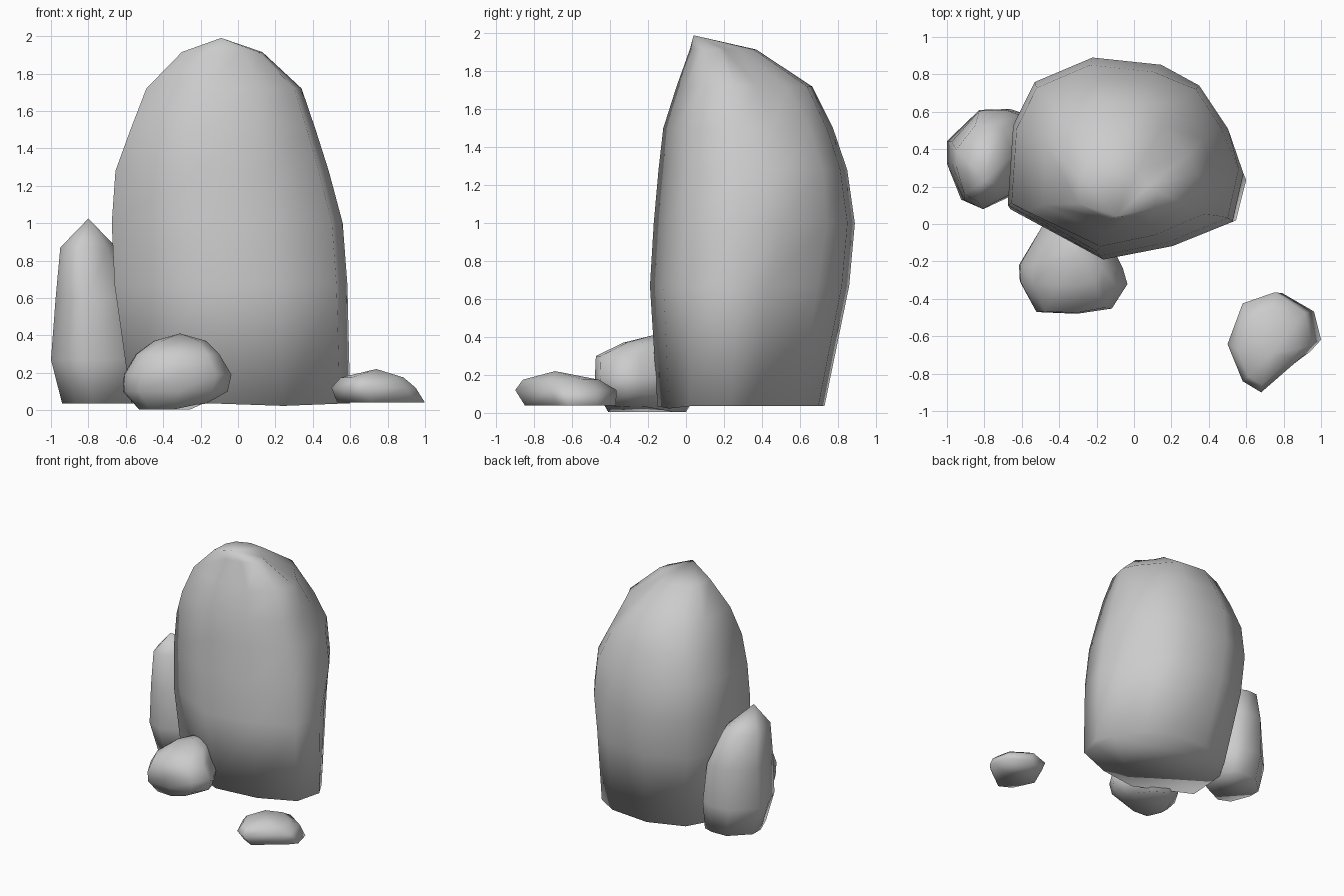
import bpy, bmesh


def rock(name, outline, rings, apex, shifts=()):
    """Loft a plan outline through rings (z, xmin, xmax, ymin, ymax) up to an apex.
    shifts: (ring, corner, dx, dy, dz) nudges for single corners."""
    xs = [p[0] for p in outline]
    ys = [p[1] for p in outline]
    x0, y0 = min(xs), min(ys)
    w, d = max(xs) - x0, max(ys) - y0
    bm = bmesh.new()
    loops = []
    for z, xa, xb, ya, yb in rings:
        loops.append([bm.verts.new((xa + (x - x0) / w * (xb - xa),
                                    ya + (y - y0) / d * (yb - ya), z))
                      for x, y in outline])
    for r, c, dx, dy, dz in shifts:
        v = loops[r][c].co
        v.x, v.y, v.z = v.x + dx, v.y + dy, v.z + dz
    n = len(outline)
    for low, high in zip(loops, loops[1:]):
        for i in range(n):
            j = (i + 1) % n
            bm.faces.new((low[i], low[j], high[j], high[i]))
    tip = bm.verts.new(apex)
    for i in range(n):
        bm.faces.new((loops[-1][i], loops[-1][(i + 1) % n], tip))
    bm.faces.new(loops[0][::-1])
    bmesh.ops.recalc_face_normals(bm, faces=bm.faces)
    for f in bm.faces:
        f.smooth = True
    me = bpy.data.meshes.new(name)
    bm.to_mesh(me)
    bm.free()
    ob = bpy.data.objects.new(name, me)
    bpy.context.collection.objects.link(ob)
    return ob


# Tall central boulder, fuller at the back right shoulder
rock("main_boulder",
     [(-.68, .09), (-.17, -.19), (.21, -.115), (.54, .02), (.6, .29), (.52, .46),
      (.36, .73), (.17, .865), (-.21, .905), (-.53, .77), (-.65, .53)],
     [(.035, -.57, .60, -.15, .73),
      (.67, -.66, .585, -.19, .86),
      (1.0, -.675, .56, -.17, .89),
      (1.28, -.655, .485, -.145, .85),
      (1.50, -.575, .415, -.12, .775),
      (1.72, -.49, .34, -.05, .665),
      (1.915, -.30, .13, .02, .37)],
     (-.09, .04, 1.99),
     [(2, 5, .02, .05, 0), (2, 6, .02, .02, 0), (3, 5, .05, .07, 0),
      (3, 6, .06, .03, 0), (4, 5, .02, .04, 0), (4, 6, .03, .02, 0),
      (5, 6, -.03, -.02, 0), (6, 6, -.03, -.03, 0), (6, 5, -.02, -.02, 0),
      (4, 0, 0, -.04, 0), (5, 0, 0, -.03, 0), (0, 2, 0, 0, -.012)])

# Upright slab leaning on the left side
rock("left_slab",
     [(-1, .44), (-1, .32), (-.93, .13), (-.82, .08), (-.6, .19), (-.52, .4),
      (-.6, .58), (-.69, .61), (-.84, .605)],
     [(.035, -.94, -.50, .13, .59),
      (.27, -1.0, -.48, .08, .615),
      (.60, -.975, -.53, .08, .61),
      (.87, -.95, -.65, .12, .53)],
     (-.80, .23, 1.025))

# Rounded stone at the front
rock("front_stone",
     [(-.62, -.2), (-.615, -.3), (-.53, -.47), (-.31, -.48), (-.12, -.45),
      (-.035, -.31), (-.06, -.22), (-.17, .02), (-.35, .12), (-.5, .02)],
     [(.005, -.53, -.17, -.41, .0),
      (.10, -.615, -.055, -.465, .06),
      (.19, -.61, -.035, -.48, .08),
      (.30, -.545, -.10, -.475, .06),
      (.37, -.45, -.17, -.33, .02)],
     (-.31, -.17, .41),
     [(0, 4, 0, 0, .025), (0, 5, 0, 0, .03), (0, 6, 0, 0, .03)])

# Low loose stone at the right
rock("right_stone",
     [(.5, -.64), (.59, -.84), (.7, -.9), (.94, -.71), (1, -.64), (.96, -.47),
      (.78, -.36), (.59, -.42)],
     [(.04, .53, 1.0, -.85, -.37),
      (.12, .50, .95, -.90, -.365),
      (.175, .55, .885, -.86, -.46)],
     (.74, -.69, .22))
